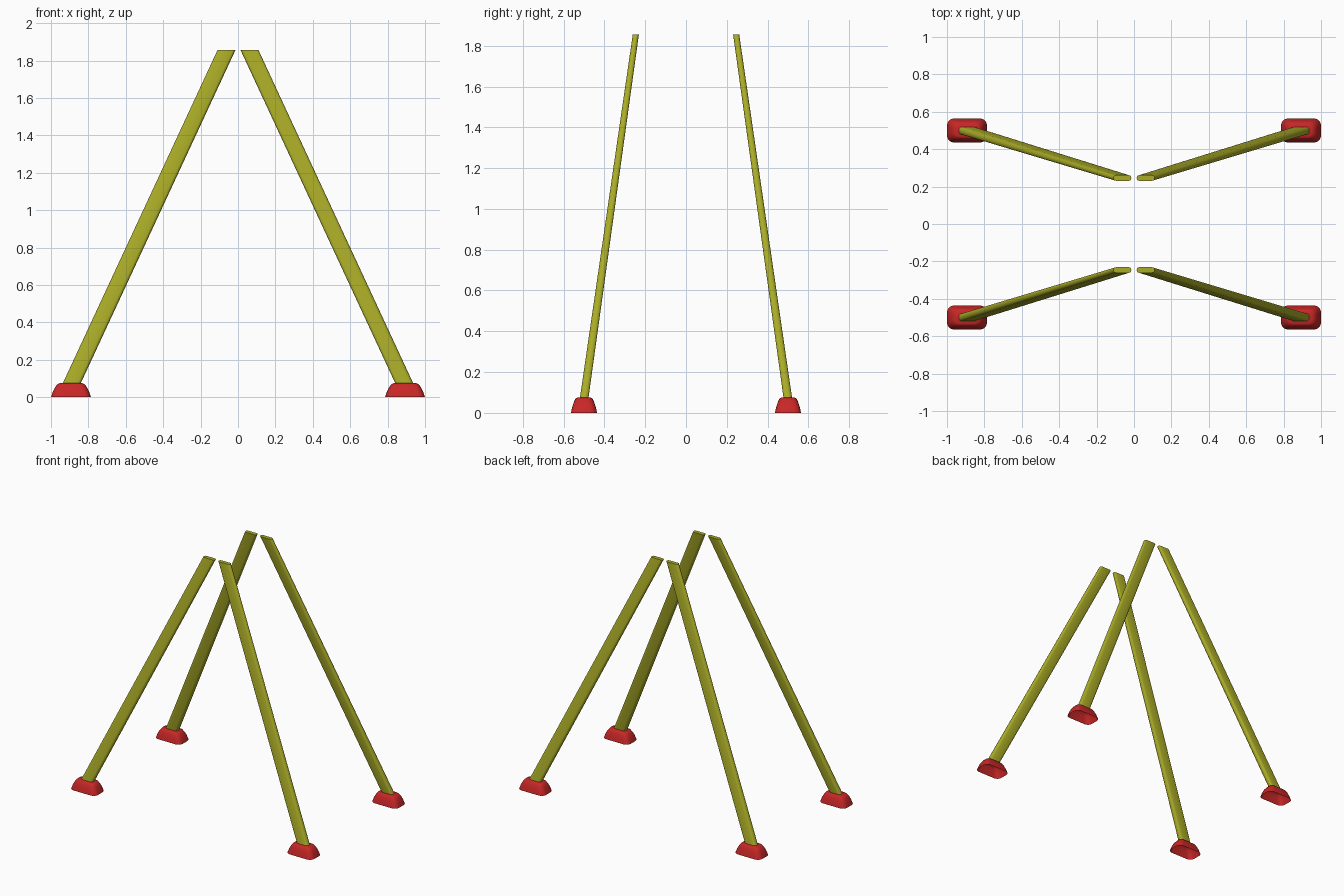
import bpy, bmesh, math

if "Cube" in bpy.data.objects:
    bpy.data.objects.remove(bpy.data.objects["Cube"])


def material(name, color):
    m = bpy.data.materials.new(name)
    m.diffuse_color = (*color, 1)
    m.use_nodes = True
    m.node_tree.nodes["Principled BSDF"].inputs["Base Color"].default_value = m.diffuse_color
    return m


def rounded_rect(cx, cy, z, hx, hy, r, seg):
    pts = []
    for k, (sx, sy) in enumerate([(1, 1), (-1, 1), (-1, -1), (1, -1)]):
        for i in range(seg + 1):
            a = math.pi / 2 * (k + i / seg)
            pts.append((cx + sx * (hx - r) + r * math.cos(a),
                        cy + sy * (hy - r) + r * math.sin(a), z))
    return pts


def loft(name, sections, mat, cap_bottom):
    """Skin a stack of outlines, then mirror to all four corners."""
    bm = bmesh.new()
    rings = [[bm.verts.new(p) for p in s] for s in sections]
    n = len(rings[0])
    for a, b in zip(rings, rings[1:]):
        for i in range(n):
            j = (i + 1) % n
            bm.faces.new((a[i], a[j], b[j], b[i]))
    bm.faces.new(rings[-1])
    if cap_bottom:
        bm.faces.new(rings[0][::-1])
    me = bpy.data.meshes.new(name)
    bm.to_mesh(me)
    bm.free()
    me.materials.append(mat)
    ob = bpy.data.objects.new(name, me)
    bpy.context.collection.objects.link(ob)
    bpy.context.view_layer.objects.active = ob
    ob.select_set(True)
    bpy.ops.object.shade_smooth_by_angle(angle=math.radians(35))
    ob.select_set(False)
    mod = ob.modifiers.new("four_corners", 'MIRROR')
    mod.use_axis = (True, True, False)
    mod.use_mirror_merge = False
    return ob


olive = material("olive", (0.40, 0.41, 0.02))
red = material("red", (0.58, 0.02, 0.02))

# Slanted legs: flat bars with rounded edges, cut level at both ends
loft("legs", [rounded_rect(0.889, 0.499, 0.074, 0.048, 0.021, 0.018, 3),
              rounded_rect(0.062, 0.246, 1.855, 0.048, 0.015, 0.014, 3)],
     olive, True)

# Rubber feet: domed cups, open underneath (z, half x, half y, corner radius)
profile = [(0.0, 0.107, 0.064, 0.036), (0.032, 0.096, 0.057, 0.034),
           (0.055, 0.084, 0.049, 0.032), (0.069, 0.073, 0.042, 0.030),
           (0.075, 0.060, 0.034, 0.026)]
loft("feet", [rounded_rect(0.893, 0.5, z, hx, hy, r, 4) for z, hx, hy, r in profile],
     red, False)
